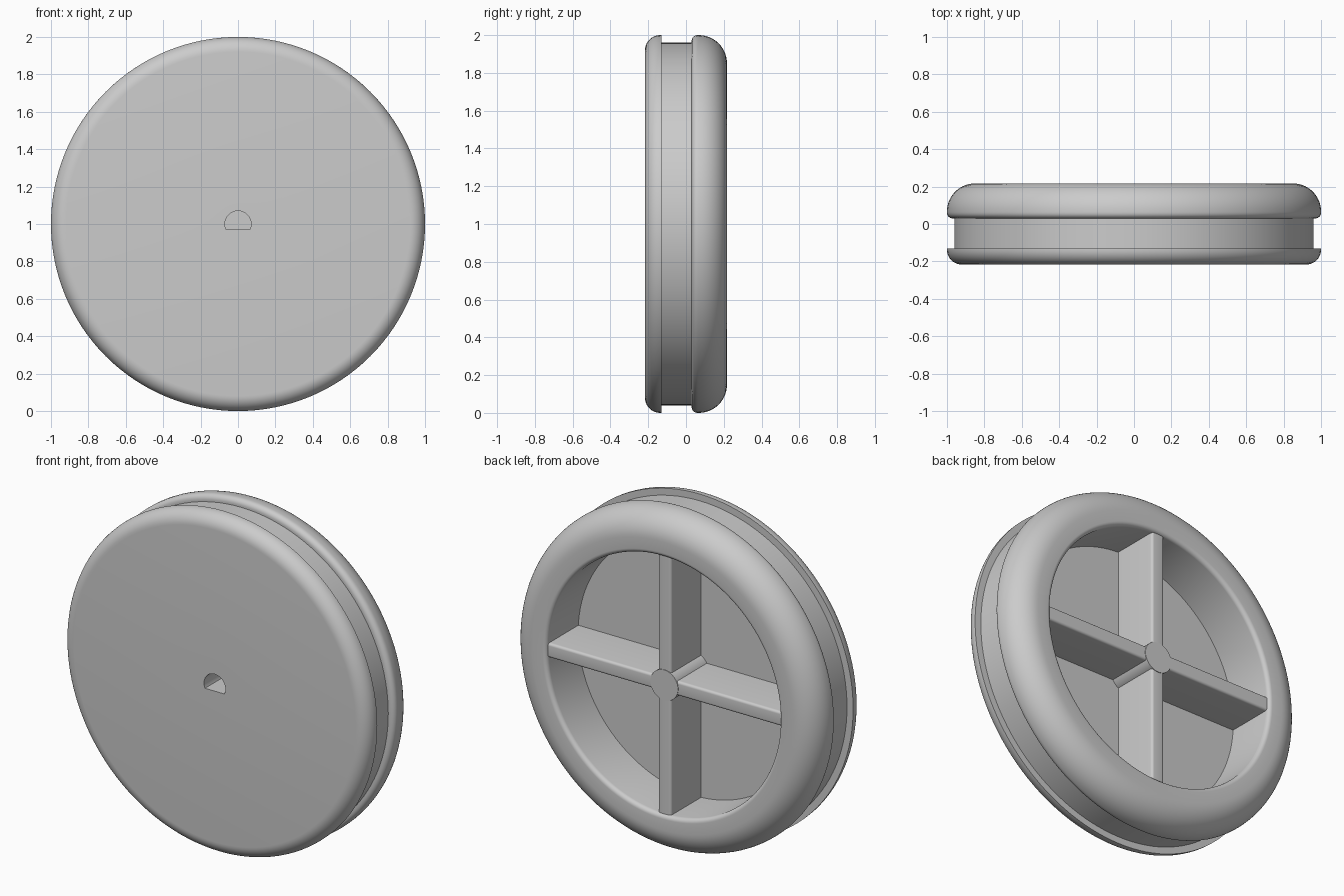
import bpy, bmesh, math
from mathutils import Vector, Matrix

if "Cube" in bpy.data.objects:
    bpy.data.objects.remove(bpy.data.objects["Cube"])

# Single grey plastic
grey = bpy.data.materials.new("grey_plastic")
grey.use_nodes = True
colour = (0.6, 0.6, 0.6, 1)
grey.diffuse_color = colour
grey.node_tree.nodes["Principled BSDF"].inputs["Base Color"].default_value = colour

CENTRE = Vector((0, 0, 1))
BACK, FRONT, FLOOR, SPOKE_BACK = 0.217, -0.217, -0.08, 0.2


def finish(bm, name):
    bmesh.ops.recalc_face_normals(bm, faces=bm.faces)
    mesh = bpy.data.meshes.new(name)
    bm.to_mesh(mesh)
    bm.free()
    obj = bpy.data.objects.new(name, mesh)
    obj.location = CENTRE
    mesh.materials.append(grey)
    bpy.context.collection.objects.link(obj)
    return obj


def activate(obj):
    bpy.ops.object.select_all(action='DESELECT')
    obj.select_set(True)
    bpy.context.view_layer.objects.active = obj


def smooth(obj):
    activate(obj)
    bpy.ops.object.shade_smooth_by_angle(angle=math.radians(30))


def arc(r, y, radius, start, end, steps=10):
    """Fillet points as (radius from axle, y)."""
    angles = [math.radians(start + (end - start) * i / steps) for i in range(steps + 1)]
    return [(r + radius * math.cos(a), y + radius * math.sin(a)) for a in angles]


def lathe(profile, name, steps=128):
    bm = bmesh.new()
    verts = [bm.verts.new((r, y, 0)) for r, y in profile]
    edges = [bm.edges.new(pair) for pair in zip(verts, verts[1:])]
    bmesh.ops.spin(bm, geom=verts + edges, axis=(0, 1, 0), cent=(0, 0, 0),
                   angle=math.tau, steps=steps)
    bmesh.ops.remove_doubles(bm, verts=bm.verts, dist=0.0001)
    return finish(bm, name)


# Wheel body: front disc, groove, rounded rear rim and recessed back
profile = [(0, FRONT)]
profile += arc(0.92, FRONT + 0.08, 0.08, -90, 0)
profile += [(1, -0.13), (0.96, -0.13), (0.96, 0.03)]
profile += arc(0.97, 0.06, 0.03, -90, 0, 6)
profile += arc(0.85, BACK - 0.15, 0.15, 0, 90, 14)
profile += arc(0.785, BACK - 0.025, 0.025, 90, 180, 6)
profile += [(0.76, FLOOR), (0, FLOOR)]
body = lathe(profile, "wheel_body")

# Closed axle hub
hub = lathe([(0, FLOOR - 0.05), (0.09, FLOOR - 0.05), (0.09, SPOKE_BACK + 0.003),
             (0, SPOKE_BACK + 0.003)], "axle_hub", 48)

# D-shaped axle socket, cut through the disc and into the hub
bm = bmesh.new()
flat = math.asin(-0.03 / 0.07)
sweep = math.pi - 2 * flat
outline = [bm.verts.new((0.07 * math.cos(flat + sweep * i / 32), FRONT - 0.05,
                         0.07 * math.sin(flat + sweep * i / 32))) for i in range(33)]
face = bm.faces.new(outline)
top = bmesh.ops.extrude_face_region(bm, geom=[face])["geom"]
bmesh.ops.translate(bm, verts=[v for v in top if isinstance(v, bmesh.types.BMVert)],
                    vec=(0, 0.15 - FRONT + 0.05, 0))
cutter = finish(bm, "socket_cutter")
cutter.hide_render = True
for part in (body, hub):
    cut = part.modifiers.new("socket", 'BOOLEAN')
    cut.operation, cut.object, cut.solver = 'DIFFERENCE', cutter, 'EXACT'
    activate(part)
    bpy.ops.object.modifier_apply(modifier=cut.name)
    smooth(part)
bpy.data.objects.remove(cutter)

# Four spokes with rounded rear edges
for i, side in enumerate(("left", "top", "right", "bottom")):
    bm = bmesh.new()
    inner, outer, low = 0.08, 0.77, FLOOR - 0.01
    bmesh.ops.create_cube(bm, size=1)
    bmesh.ops.scale(bm, verts=bm.verts, vec=(outer - inner, SPOKE_BACK - low, 0.085))
    bmesh.ops.translate(bm, verts=bm.verts,
                        vec=((inner + outer) / 2, (SPOKE_BACK + low) / 2, 0))
    rear = [e for e in bm.edges if all(v.co.y > 0 for v in e.verts)
            and abs(e.verts[0].co.x - e.verts[1].co.x) > 0.1]
    bmesh.ops.bevel(bm, geom=rear, offset=0.015, segments=5, profile=0.5,
                    affect='EDGES')
    bmesh.ops.rotate(bm, verts=bm.verts, cent=(0, 0, 0),
                     matrix=Matrix.Rotation(-i * math.pi / 2, 3, 'Y'))
    smooth(finish(bm, side + "_spoke"))
